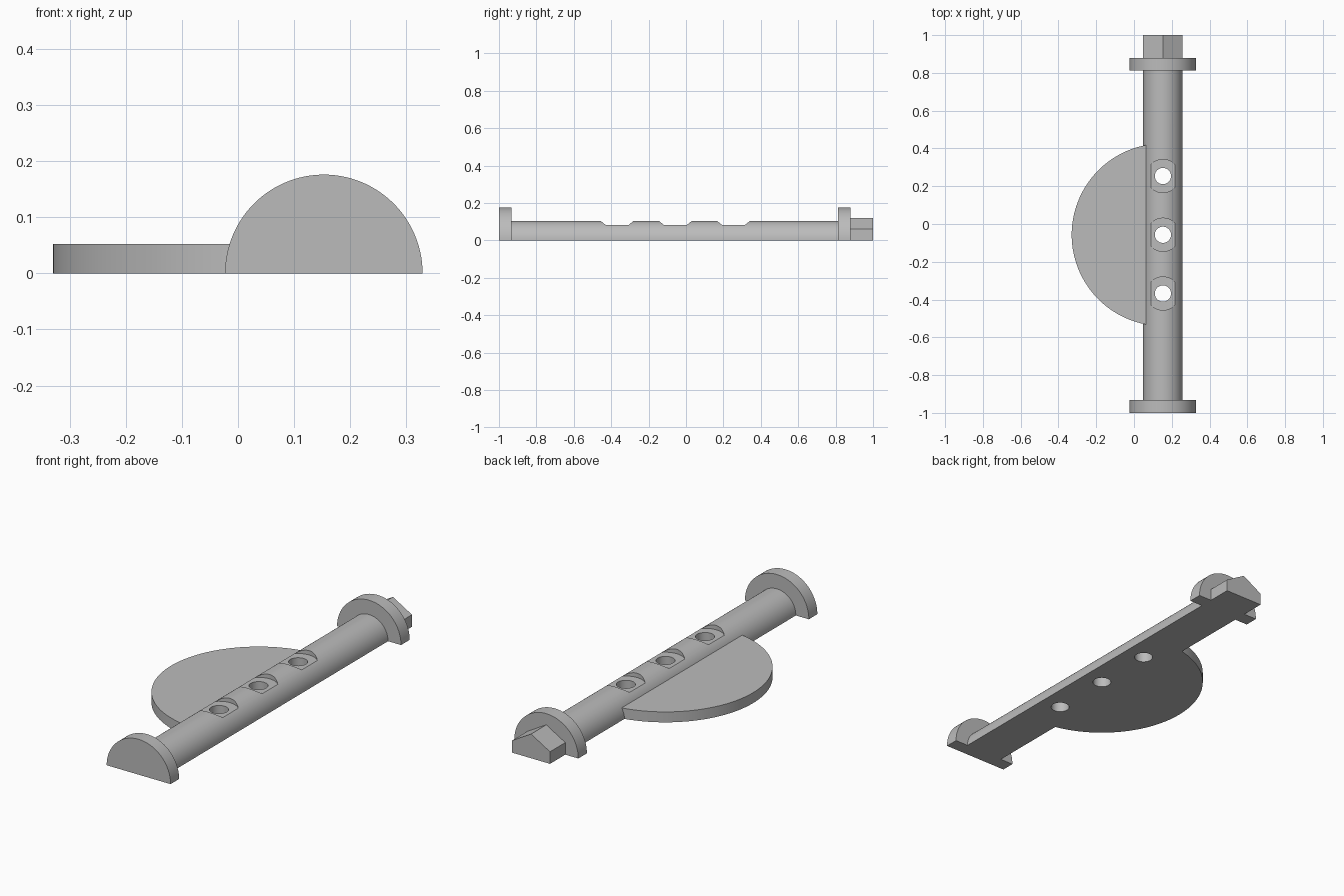
import bpy, bmesh
from math import sin, cos, pi, acos
from mathutils import Vector

cube = bpy.data.objects.get("Cube")
if cube:
    bpy.data.objects.remove(cube, do_unlink=True)

AXIS_X = 0.153        # rod centre line
MID_Y = -0.057        # centre of the plate and the middle hole
ROD_R = 0.1045
HOLE_STEP = 0.311

grey = bpy.data.materials.new("plain grey")
grey.use_nodes = True
grey.diffuse_color = (0.5, 0.5, 0.5, 1)
grey.node_tree.nodes["Principled BSDF"].inputs["Base Color"].default_value = (0.5, 0.5, 0.5, 1)


def prism(name, outline, direction):
    """Extrude a closed outline of 3D points along a direction."""
    bm = bmesh.new()
    face = bm.faces.new([bm.verts.new(p) for p in outline])
    out = bmesh.ops.extrude_face_region(bm, geom=[face])
    moved = [v for v in out["geom"] if isinstance(v, bmesh.types.BMVert)]
    bmesh.ops.translate(bm, verts=moved, vec=Vector(direction))
    bmesh.ops.recalc_face_normals(bm, faces=bm.faces)
    mesh = bpy.data.meshes.new(name)
    bm.to_mesh(mesh)
    bm.free()
    mesh.materials.append(grey)
    obj = bpy.data.objects.new(name, mesh)
    bpy.context.collection.objects.link(obj)
    return obj


def arc(radius, start, end, steps):
    angles = [start + (end - start) * i / steps for i in range(steps + 1)]
    return [(radius * cos(a), radius * sin(a)) for a in angles]


def along_y(name, profile, y0, y1):
    return prism(name, [(AXIS_X + x, y0, z) for x, z in profile], (0, y1 - y0, 0))


def activate(obj):
    bpy.ops.object.select_all(action="DESELECT")
    obj.select_set(True)
    bpy.context.view_layer.objects.active = obj


def smooth(obj):
    activate(obj)
    bpy.ops.object.shade_smooth_by_angle(angle=0.5)


def drill(obj, radius, y, z0):
    """Cut a vertical round pocket from z0 upwards."""
    ring = arc(radius, 0, 2 * pi, 48)[:-1]
    cutter = prism("cutter", [(AXIS_X + x, y + v, z0) for x, v in ring], (0, 0, 0.4))
    cutter.hide_render = True
    mod = obj.modifiers.new("drill", "BOOLEAN")
    mod.operation = "DIFFERENCE"
    mod.solver = "EXACT"
    mod.object = cutter
    activate(obj)
    bpy.ops.object.modifier_apply(modifier=mod.name)
    bpy.data.objects.remove(cutter, do_unlink=True)


# Half-round rod with three counterbored holes
rod = along_y("rod", arc(ROD_R, 0, pi, 48), -0.935, 0.88)
for i in (-1, 0, 1):
    y = MID_Y + i * HOLE_STEP
    drill(rod, 0.088, y, 0.083)
    drill(rod, 0.043, y, -0.1)
smooth(rod)

# Half-round end flanges
for name, y0, y1 in (("front_flange", -1.0, -0.933), ("back_flange", 0.812, 0.88)):
    smooth(along_y(name, arc(0.176, 0, pi, 64), y0, y1))

# Half hexagon drive end
hexagon = [(ROD_R, 0), (ROD_R, 0.06), (0, 0.1205), (-ROD_R, 0.06), (-ROD_R, 0)]
along_y("hex_end", hexagon, 0.88, 1.0)

# Round side plate, cut off just inside the rod
PLATE_R = 0.483
a = acos(-0.085 / PLATE_R)
plate = prism("side_plate",
              [(AXIS_X + x, MID_Y + y, 0) for x, y in arc(PLATE_R, a, 2 * pi - a, 72)],
              (0, 0, 0.052))
smooth(plate)
